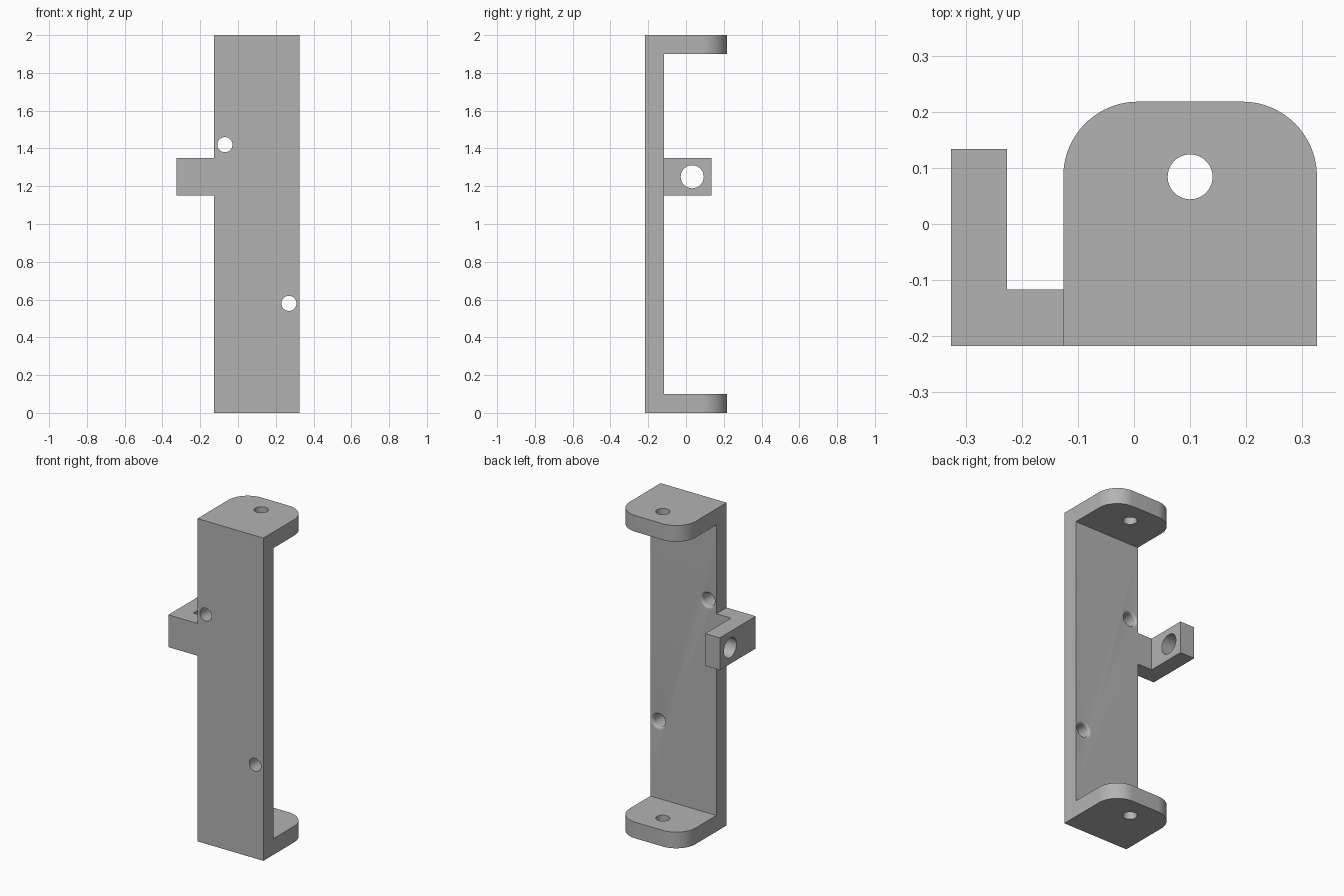
import bpy
import math
from mathutils import Matrix, Vector

if "Cube" in bpy.data.objects:
    bpy.data.objects.remove(bpy.data.objects["Cube"])

grey = bpy.data.materials.new("plain grey")
grey.use_nodes = True
colour = (0.45, 0.45, 0.45, 1)
grey.diffuse_color = colour
grey.node_tree.nodes["Principled BSDF"].inputs["Base Color"].default_value = colour

LEFT, RIGHT = -0.126, 0.326        # plate sides
FRONT, BACK = -0.217, 0.218        # overall depth
THICK = 0.1
INNER = FRONT + THICK
TAB_X = -0.326


def add_mesh(name, verts, faces):
    mesh = bpy.data.meshes.new(name)
    mesh.from_pydata(verts, [], faces)
    mesh.materials.append(grey)
    obj = bpy.data.objects.new(name, mesh)
    bpy.context.collection.objects.link(obj)
    return obj


def extrude_outline(name, outline, z0, z1):
    """Prism from a counter-clockwise outline in plan."""
    n = len(outline)
    verts = [(x, y, z) for z in (z0, z1) for x, y in outline]
    faces = [tuple(reversed(range(n))), tuple(range(n, 2 * n))]
    faces += [(i, (i + 1) % n, n + (i + 1) % n, n + i) for i in range(n)]
    return add_mesh(name, verts, faces)


def lathe(name, profile, centre, axis, sides=48):
    """Closed solid turned from (radius, height) pairs, pointed along axis."""
    turn = Vector(axis).to_track_quat("Z", "Y").to_matrix().to_4x4()
    place = Matrix.Translation(centre) @ turn
    verts = []
    for r, h in profile:
        for i in range(sides):
            a = math.tau * i / sides
            verts.append(place @ Vector((r * math.cos(a), r * math.sin(a), h)))
    rows = len(profile)
    faces = [tuple(reversed(range(sides))),
             tuple(range((rows - 1) * sides, rows * sides))]
    for k in range(rows - 1):
        for i in range(sides):
            j = (i + 1) % sides
            faces.append((k * sides + i, k * sides + j,
                          (k + 1) * sides + j, (k + 1) * sides + i))
    return add_mesh(name, verts, faces)


def combine(target, other, operation):
    mod = target.modifiers.new(operation.lower(), "BOOLEAN")
    mod.operation = operation
    mod.solver = "EXACT"
    mod.object = other
    bpy.context.view_layer.objects.active = target
    bpy.ops.object.modifier_apply(modifier=mod.name)
    bpy.data.objects.remove(other)


def corner(cx, cy, r, start, steps=20):
    angles = [start + math.pi / 2 * i / steps for i in range(steps + 1)]
    return [(cx + r * math.cos(a), cy + r * math.sin(a)) for a in angles]


# Rounded block, hollowed behind the plate to leave the two end flanges
R = 0.133
outline = [(LEFT, FRONT), (RIGHT, FRONT)]
outline += corner(RIGHT - R, BACK - R, R, 0)
outline += corner(LEFT + R, BACK - R, R, math.pi / 2)
bracket = extrude_outline("mounting_bracket", outline, 0, 2)
hollow = extrude_outline("hollow_cutter", [(-1, INNER), (1, INNER), (1, 1), (-1, 1)],
                         THICK, 2 - THICK)
combine(bracket, hollow, "DIFFERENCE")

# L-shaped side tab
tab = extrude_outline("side_tab", [
    (TAB_X, FRONT), (LEFT + 0.04, FRONT), (LEFT + 0.04, INNER),
    (TAB_X + THICK, INNER), (TAB_X + THICK, 0.134), (TAB_X, 0.134)], 1.15, 1.35)
combine(bracket, tab, "UNION")

# Straight holes through the flanges and the tab
for radius, centre, axis in ((0.04, (0.1, 0.084, 0), (0, 0, 1)),
                             (0.04, (0.1, 0.084, 2), (0, 0, 1)),
                             (0.061, (TAB_X + THICK / 2, 0.033, 1.25), (1, 0, 0))):
    hole = lathe("hole_cutter", [(radius, -0.15), (radius, 0.15)], centre, axis)
    combine(bracket, hole, "DIFFERENCE")

# Plate holes with a rounded rim on the back
F = 0.015
rim = [(0.04 + F * (1 - math.cos(a)), F * (math.sin(a) - 1))
       for a in [math.pi / 2 * i / 8 for i in range(9)]]
profile = [(0.04, -0.2)] + rim + [(0.04 + F, 0.05)]
for x, z in ((LEFT + 0.0565, 1.42), (RIGHT - 0.0565, 0.58)):
    hole = lathe("rim_cutter", profile, (x, INNER, z), (0, 1, 0))
    combine(bracket, hole, "DIFFERENCE")

# Smooth curved walls, sharp machined edges
bpy.ops.object.select_all(action="DESELECT")
bracket.select_set(True)
bpy.context.view_layer.objects.active = bracket
bpy.ops.object.shade_smooth_by_angle(angle=math.radians(30))
